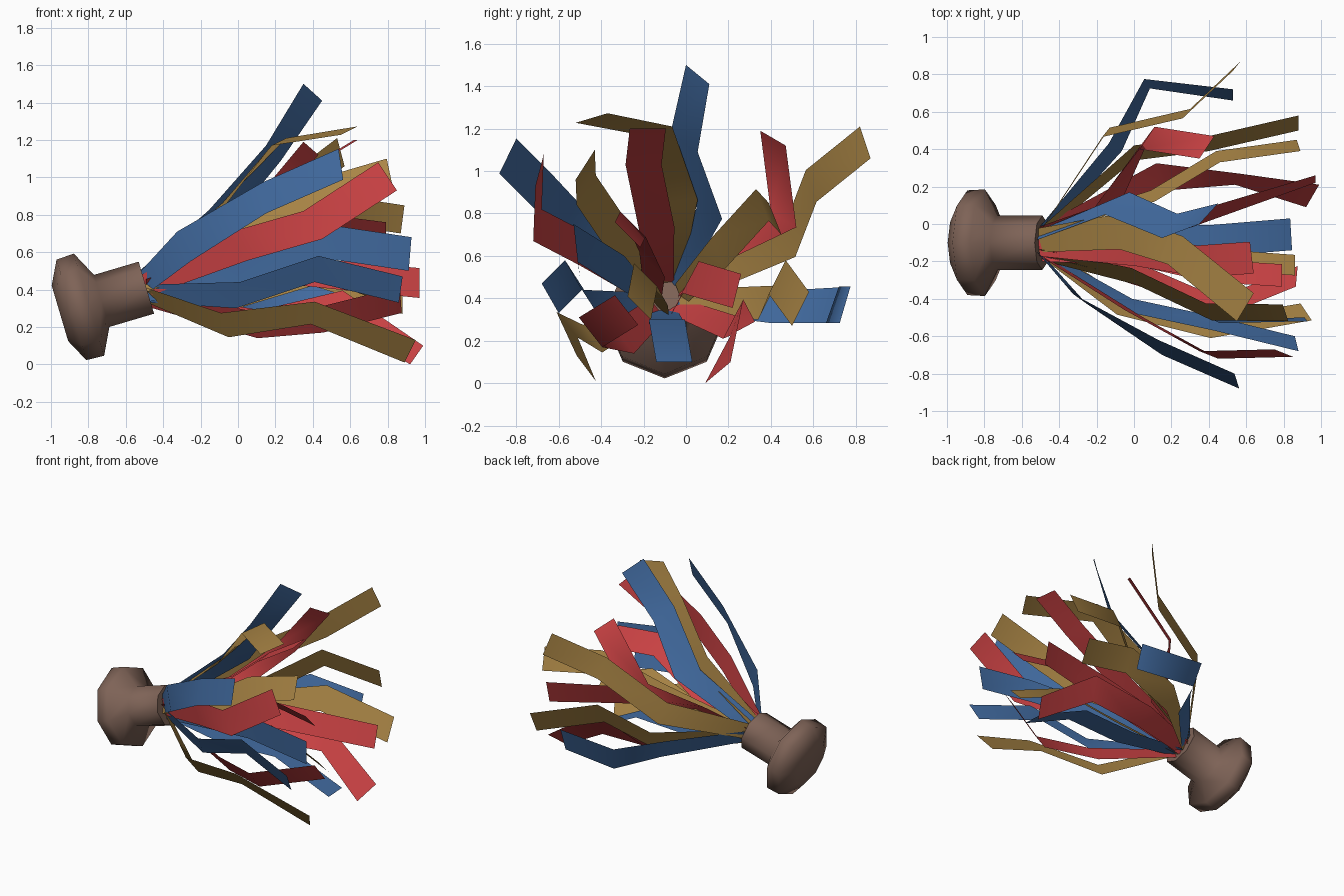
import bpy, bmesh, math
from mathutils import Vector

def material(name, rgb):
    m = bpy.data.materials.new(name)
    m.diffuse_color = (*rgb, 1)
    return m

BROWN = material("brown handle", (0.21, 0.125, 0.095))
BLUE = material("blue ribbon", (0.055, 0.15, 0.36))
RED = material("red ribbon", (0.60, 0.055, 0.058))
GOLD = material("gold ribbon", (0.40, 0.235, 0.06))

TILT = math.radians(16.5)
AXIS = Vector((math.cos(TILT), 0, math.sin(TILT)))
UP = Vector((-math.sin(TILT), 0, math.cos(TILT)))
SIDE = Vector((0, 1, 0))
MOUTH = Vector((-0.49, -0.10, 0.41))   # centre of the stem's open end

def add_object(name, bm, mat, angle):
    mesh = bpy.data.meshes.new(name)
    bm.to_mesh(mesh)
    bm.free()
    mesh.materials.append(mat)
    ob = bpy.data.objects.new(name, mesh)
    bpy.context.collection.objects.link(ob)
    bpy.ops.object.select_all(action='DESELECT')
    bpy.context.view_layer.objects.active = ob
    ob.select_set(True)
    bpy.ops.object.shade_smooth_by_angle(angle=math.radians(angle))

# Handle: eight-sided turned knob and stem along the tilted axis
profile = [(-0.482, 0.155), (-0.418, 0.28), (-0.32, 0.285),
           (-0.249, 0.145), (0.0, 0.145)]
bm = bmesh.new()
rings = []
for along, r in profile:
    rings.append([bm.verts.new(MOUTH + AXIS * along
                  + (UP * math.cos(a) + SIDE * math.sin(a)) * r)
                  for a in (i * math.tau / 8 for i in range(8))])
for a, b in zip(rings, rings[1:]):
    for i in range(8):
        j = (i + 1) % 8
        bm.faces.new((a[i], a[j], b[j], b[i]))
bm.faces.new(rings[0])
bm.faces.new(rings[-1])
bmesh.ops.recalc_face_normals(bm, faces=bm.faces)
add_object("handle", bm, BROWN, 80)

# Ribbons: three segments fanning out of the stem; width vector at the tip,
# optionally also at the two bends
def ribbon(name, mat, points, bend1, bend2, tip):
    first = Vector(points[0])
    out = first - MOUTH
    out -= AXIS * out.dot(AXIS)
    root = MOUTH + out.normalized() * min(0.07, out.length)
    centres = [root] + [Vector(q) for q in points]
    halves = [Vector(bend1) * 0.34] + [Vector(w) / 2 for w in (bend1, bend2, tip)]
    bm = bmesh.new()
    pairs = [(bm.verts.new(p - w), bm.verts.new(p + w)) for p, w in zip(centres, halves)]
    for (a, b), (c, d) in zip(pairs, pairs[1:]):
        bm.faces.new((a, b, d, c))
    bmesh.ops.recalc_face_normals(bm, faces=bm.faces)
    add_object(name, bm, mat, 80)

def ribbons(name, mat, rows):
    for i, (p, q, r, tip, *bends) in enumerate(rows):
        bend1, bend2 = bends or (tip, tip)
        ribbon(f"{name}_{i + 1}", mat, (p, q, r), bend1, bend2, tip)

ribbons("blue_ribbon", BLUE, [
    ((-0.09, 0.11, 0.80), (0.19, -0.01, 1.13), (0.40, 0.055, 1.455), (0.10, 0.11, -0.09),
     (0.13, 0.12, -0.05), (0.08, 0.13, -0.08)),
    ((-0.29, -0.40, 0.63), (0.14, -0.66, 0.89), (0.55, -0.84, 1.07), (0.025, -0.08, -0.165),
     (0.07, -0.05, -0.16), (0.02, -0.08, -0.165)),
    ((0.00, -0.44, 0.37), (0.42, -0.53, 0.51), (0.87, -0.64, 0.40), (-0.02, 0.08, -0.14)),
    ((0.00, -0.28, 0.51), (0.45, -0.52, 0.66), (0.92, -0.51, 0.59), (-0.015, 0.02, -0.18)),
    ((0.00, -0.09, 0.28), (0.42, -0.09, 0.30), (0.84, -0.055, 0.10), (0.01, -0.17, 0.0)),
    ((-0.10, 0.41, 0.36), (0.07, 0.75, 0.37), (0.53, 0.69, 0.37), (0.0, -0.06, -0.17),
     (0.07, -0.04, -0.15), (0.03, -0.05, -0.17)),
])
ribbons("red_ribbon", RED, [
    ((0.00, -0.14, 0.74), (0.35, -0.20, 1.03), (0.63, -0.18, 1.20), (0.02, -0.17, 0.0)),
    ((-0.15, 0.08, 0.55), (0.07, 0.46, 0.77), (0.39, 0.41, 1.155), (0.08, 0.12, -0.07),
     (0.12, -0.02, -0.06), (0.08, 0.12, -0.07)),
    ((0.00, -0.48, 0.63), (0.40, -0.70, 0.745), (0.80, -0.69, 1.005), (0.10, -0.04, -0.15)),
    ((0.12, 0.25, 0.25), (0.55, 0.24, 0.31), (0.955, 0.15, 0.05), (0.07, 0.12, 0.10),
     (0.0, 0.15, 0.08), (0.02, 0.06, 0.17)),
    ((0.00, 0.00, 0.45), (0.30, 0.02, 0.50), (0.97, 0.24, 0.435), (0.0, 0.04, 0.16),
     (0.0, 0.08, 0.15), (0.0, 0.08, 0.15)),
    ((0.10, -0.30, 0.21), (0.45, -0.45, 0.24), (0.87, -0.28, 0.345), (0.01, 0.11, -0.14)),
    ((0.00, -0.16, 0.56), (0.40, -0.25, 0.75), (0.79, -0.275, 0.70), (0.0, 0.12, -0.12)),
])
ribbons("gold_ribbon", GOLD, [
    ((-0.15, 0.49, 0.67), (0.28, 0.59, 0.93), (0.55, 0.845, 1.135), (0.04, 0.05, -0.15)),
    ((-0.08, -0.04, 0.85), (0.22, -0.14, 1.19), (0.595, -0.445, 1.25), (-0.09, -0.15, -0.045),
     (0.0, -0.19, -0.03), (-0.08, -0.15, -0.04)),
    ((-0.07, -0.44, 0.21), (0.40, -0.56, 0.275), (0.92, -0.47, 0.07), (-0.06, 0.09, -0.12),
     (0.04, 0.09, -0.13), (-0.02, 0.10, -0.12)),
    ((0.00, -0.28, 0.63), (0.40, -0.47, 0.91), (0.81, -0.475, 1.03), (0.03, -0.09, -0.14)),
    ((0.10, -0.14, 0.42), (0.45, -0.19, 0.51), (0.86, -0.22, 0.355), (0.0, 0.11, -0.11)),
    ((0.10, 0.15, 0.61), (0.45, 0.36, 0.84), (0.88, 0.42, 0.775), (-0.02, 0.06, -0.15)),
    ((0.00, 0.38, 0.38), (0.40, 0.43, 0.50), (0.88, 0.54, 0.35), (0.0, -0.08, -0.16)),
])
